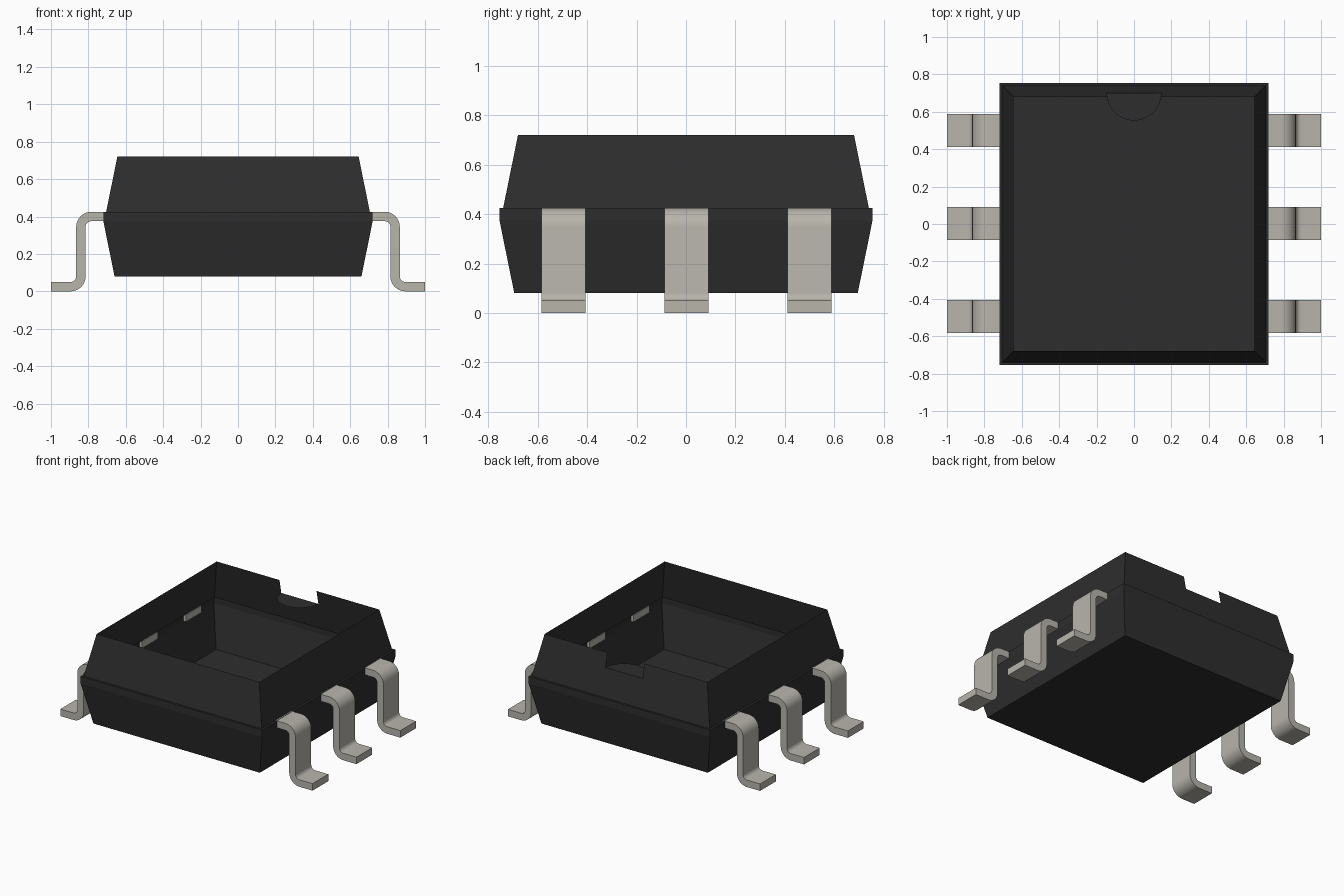
import bpy, bmesh
from math import sin, cos, pi, radians

cube = bpy.data.objects.get("Cube")
if cube:
    bpy.data.objects.remove(cube, do_unlink=True)


def material(name, rgb):
    m = bpy.data.materials.new(name)
    m.use_nodes = True
    m.diffuse_color = (*rgb, 1)
    m.node_tree.nodes["Principled BSDF"].inputs["Base Color"].default_value = (*rgb, 1)
    return m


def finish(bm, name, mat, smooth=False):
    mesh = bpy.data.meshes.new(name)
    bm.to_mesh(mesh)
    bm.free()
    mesh.materials.append(mat)
    if smooth:
        for p in mesh.polygons:
            p.use_smooth = True
        mesh.set_sharp_from_angle(angle=radians(30))
    obj = bpy.data.objects.new(name, mesh)
    bpy.context.collection.objects.link(obj)
    return obj


def arc(cx, cz, r, a0, a1, n=8):
    steps = [radians(a0 + (a1 - a0) * i / n) for i in range(n + 1)]
    return [(cx + r * cos(a), cz + r * sin(a)) for a in steps]


black = material("black plastic", (0.027, 0.027, 0.027))
metal = material("tinned metal", (0.48, 0.46, 0.41))

# Package body: open-topped thin shell, half width, half depth and height per ring
NOTCH_R, NOTCH_Y, NOTCH_Z = 0.147, 0.70, 0.62
levels = [(0.66, 0.695, 0.08), (0.72, 0.755, 0.375), (0.72, 0.755, 0.425),
          (0.705, 0.74, 0.425), (0.645, 0.68, 0.72)]
bm = bmesh.new()
rings = [[bm.verts.new((sx * x, sy * y, z))
          for sx, sy in ((-1, -1), (1, -1), (1, 1), (-1, 1))] for x, y, z in levels]
bm.faces.new(rings[0][::-1])
for k, (lo, hi) in enumerate(zip(rings, rings[1:])):
    for i in range(4):
        j = (i + 1) % 4
        face = [lo[i], lo[j], hi[j], hi[i]]
        if k == 3 and i == 2:
            # Back wall has the gap of the orientation notch in its upper edge
            gap = [(-NOTCH_R, 0.68, 0.72), (-NOTCH_R, NOTCH_Y, NOTCH_Z),
                   (NOTCH_R, NOTCH_Y, NOTCH_Z), (NOTCH_R, 0.68, 0.72)]
            face = face[:3] + [hi[i]]
            face = [lo[i], lo[j], hi[j]] + [bm.verts.new(p) for p in gap] + [hi[i]]
        bm.faces.new(face)
finish(bm, "package_body", black)

# Half-round floor of the orientation notch
bm = bmesh.new()
bm.faces.new([bm.verts.new((x, y, NOTCH_Z))
              for x, y in arc(0, NOTCH_Y, NOTCH_R, 180, 360, 24)])
finish(bm, "notch_floor", black)

# Gull-wing leads: bent strip profile in x and z, extruded along y
R_OUT, R_IN = 0.08, 0.03
profile = ([(0.70, 0.425)] + arc(0.785, 0.345, R_OUT, 90, 0)
           + arc(0.895, 0.08, R_IN, 180, 270) + [(1.0, 0.05), (1.0, 0.0)]
           + arc(0.895, 0.08, R_OUT, 270, 180)
           + arc(0.785, 0.345, R_IN, 0, 90) + [(0.70, 0.375)])


def lead(name, side, y, width=0.178):
    bm = bmesh.new()
    face = bm.faces.new([bm.verts.new((side * x, y - width / 2, z)) for x, z in profile])
    new = bmesh.ops.extrude_face_region(bm, geom=[face])["geom"]
    bmesh.ops.translate(bm, vec=(0, width, 0),
                        verts=[v for v in new if isinstance(v, bmesh.types.BMVert)])
    bmesh.ops.recalc_face_normals(bm, faces=bm.faces)
    finish(bm, name, metal, smooth=True)


for side, label in ((1, "left"), (-1, "right")):
    for row, place in ((-1, "front"), (0, "middle"), (1, "back")):
        lead(f"{place}_{label}_lead", side, 0.0025 + 0.4975 * row)
